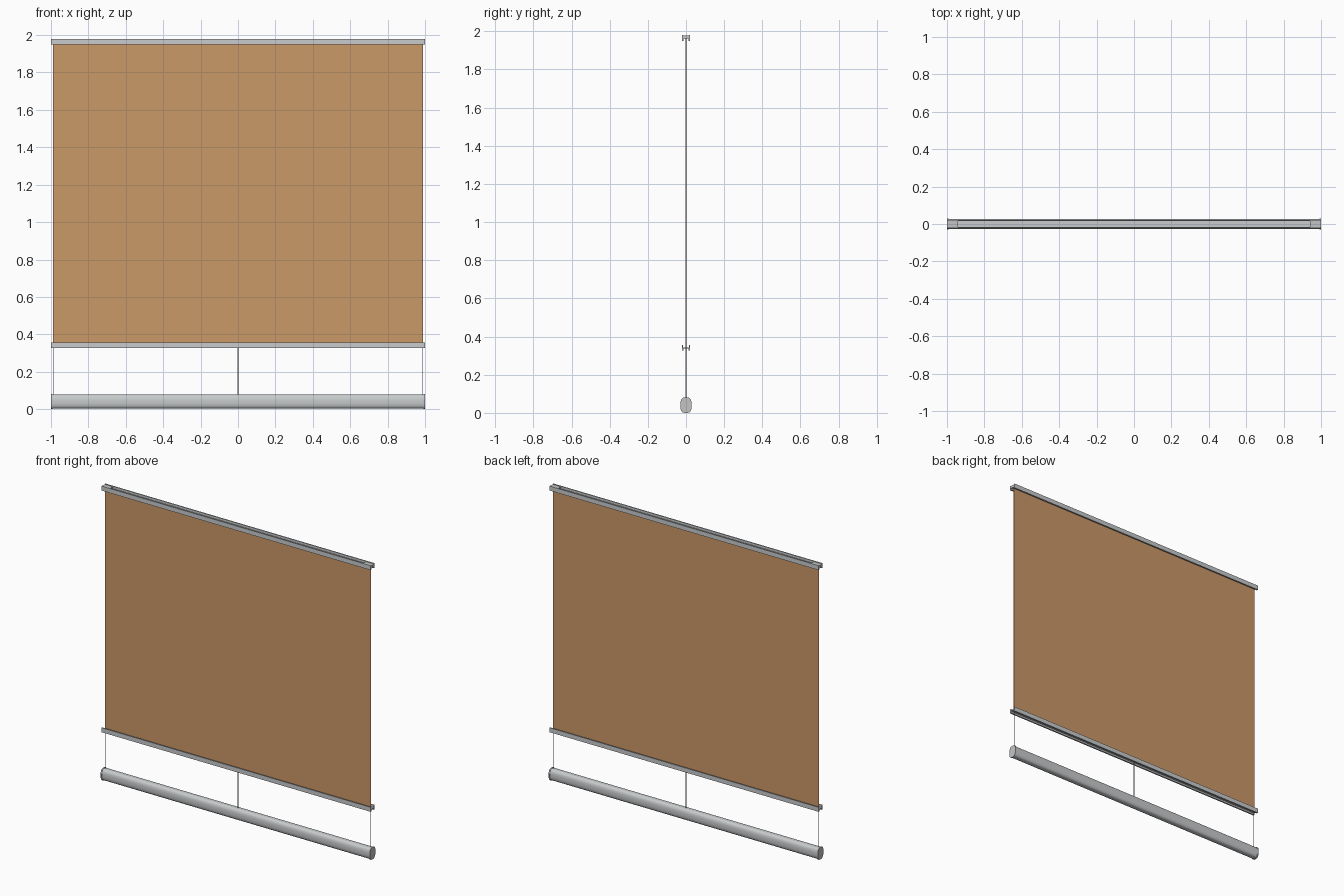
import bpy, math

if "Cube" in bpy.data.objects:
    bpy.data.objects.remove(bpy.data.objects["Cube"])


def material(name, rgb):
    m = bpy.data.materials.new(name)
    m.diffuse_color = (*rgb, 1)
    m.use_nodes = True
    m.node_tree.nodes["Principled BSDF"].inputs["Base Color"].default_value = m.diffuse_color
    return m


TAN = material("tan fabric", (0.60, 0.32, 0.14))
GREY = material("light grey metal", (0.58, 0.60, 0.61))
CAP = material("cap grey", (0.55, 0.55, 0.55))
CORD = material("cord grey", (0.45, 0.46, 0.47))


def extrude_x(name, profile, x0, x1, mat, smooth=False):
    """Closed (y, z) profile extruded along x."""
    n = len(profile)
    verts = [(x, y, z) for x in (x0, x1) for y, z in profile]
    faces = [(i, (i + 1) % n, n + (i + 1) % n, n + i) for i in range(n)]
    faces += [tuple(reversed(range(n))), tuple(range(n, 2 * n))]
    me = bpy.data.meshes.new(name)
    me.from_pydata(verts, [], faces)
    me.materials.append(mat)
    ob = bpy.data.objects.new(name, me)
    bpy.context.collection.objects.link(ob)
    bpy.context.view_layer.objects.active = ob
    ob.select_set(True)
    bpy.ops.object.mode_set(mode='EDIT')
    bpy.ops.mesh.select_all(action='SELECT')
    bpy.ops.mesh.normals_make_consistent(inside=False)
    bpy.ops.object.mode_set(mode='OBJECT')
    if smooth:
        bpy.ops.object.shade_smooth_by_angle(angle=math.radians(35))
    ob.select_set(False)
    return ob


def box(name, x0, x1, y, z0, z1, mat):
    return extrude_x(name, [(-y, z0), (y, z0), (y, z1), (-y, z1)], x0, x1, mat)


def h_profile(z):
    # H-shaped channel: open groove above, narrower slot below
    return [(-.022, z), (-.012, z), (-.012, z + .011), (.012, z + .011),
            (.012, z), (.022, z), (.022, z + .03), (.015, z + .03),
            (.015, z + .015), (-.015, z + .015), (-.015, z + .03), (-.022, z + .03)]


def barrel(half_width, z0, z1):
    # bulging sides with narrower rounded top and flat bottom
    zc, h, pts = (z0 + z1) / 2, (z1 - z0) / 2, []
    for i in range(24):
        a = 2 * math.pi * (i + .5) / 24
        c, s = math.cos(a), math.sin(a)
        pts.append((half_width * math.copysign(abs(c) ** .7, c),
                    zc + h * math.copysign(min(1, abs(s) ** .75 * 1.02), s)))
    return pts


# slim rails
extrude_x("top_rail", h_profile(1.95), -1, 1, GREY)
extrude_x("middle_rail", h_profile(.327), -1, 1, GREY)

# weighted bottom casing
extrude_x("bottom_casing", barrel(.027, .003, .078), -.993, .993, GREY, True)

for side, label in ((-1, "left"), (1, "right")):
    # end blocks in the top groove and casing caps
    a, b = sorted((side * .94, side * 1.0))
    box(label + "_top_plug", a, b, .0149, 1.965, 1.977, CAP)
    a, b = sorted((side * .992, side * 1.0))
    extrude_x(label + "_casing_cap", barrel(.03, 0, .081), a, b, CAP)

# fabric panel
box("fabric_panel", -.988, .988, .0015, .34, 1.962, TAN)

# hanging cords
for x, label in ((-.986, "left"), (0, "centre"), (.986, "right")):
    box(label + "_cord", x - .0015, x + .0015, .0015, .07, .338, CORD)
